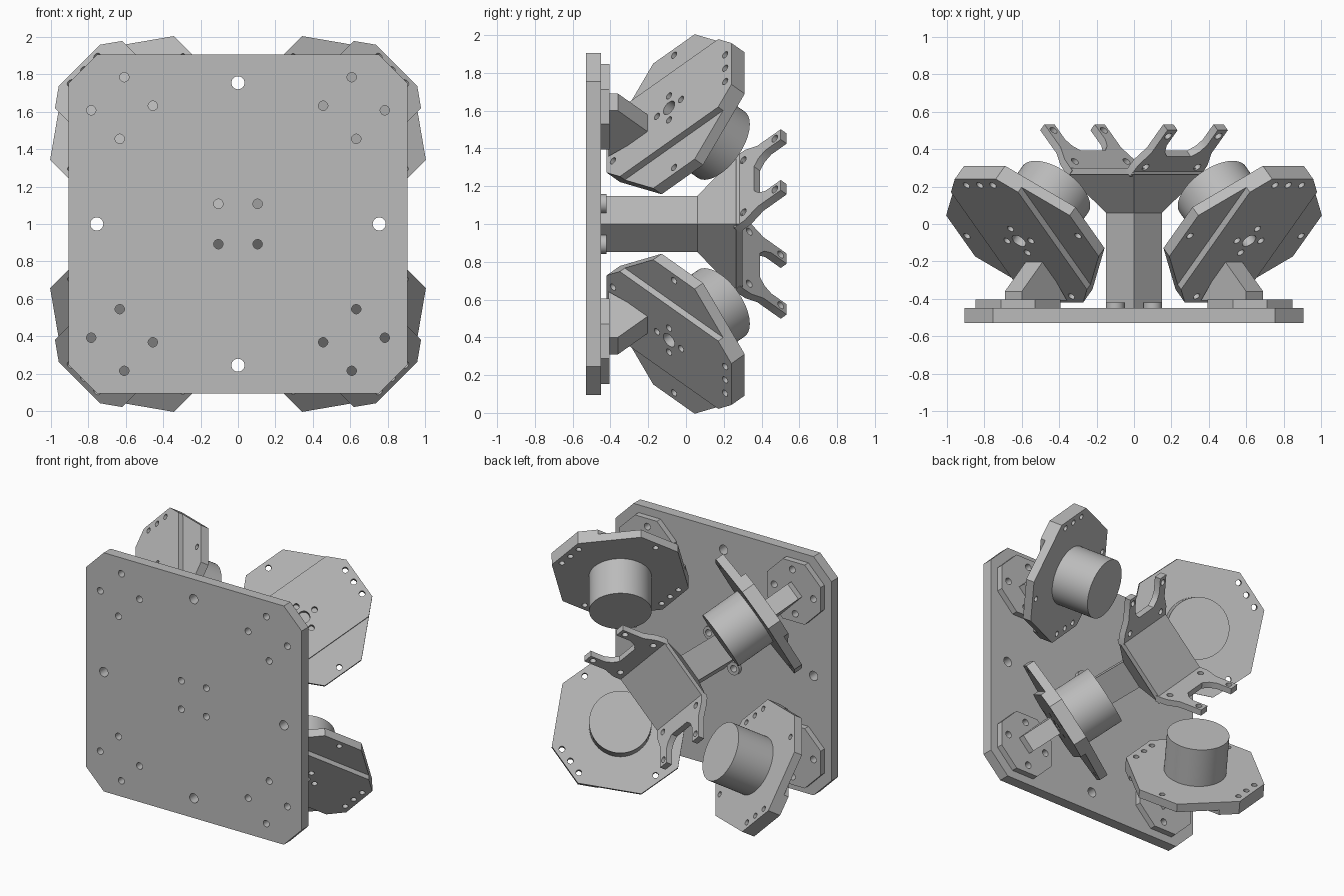
import bpy, bmesh, math
from mathutils import Matrix, Vector

if "Cube" in bpy.data.objects:
    bpy.data.objects.remove(bpy.data.objects["Cube"])

grey = bpy.data.materials.new("light_grey")
grey.diffuse_color = (0.5, 0.5, 0.5, 1)
grey.use_nodes = True
grey.node_tree.nodes["Principled BSDF"].inputs["Base Color"].default_value = grey.diffuse_color

CENTRE = Vector((0, 0, 1))
Y = Vector((0, 1, 0))
Q = math.sqrt(0.5)


def frame(x, y, z, origin):
    """Matrix from three axes and an origin."""
    m = Matrix((x, y, z)).transposed().to_4x4()
    m.translation = origin
    return m


def add_prism(bm, pts, z0, z1, top=None):
    lo = [bm.verts.new((x, y, z0)) for x, y in pts]
    hi = [bm.verts.new((x, y, z1)) for x, y in (top or pts)]
    bm.faces.new(lo)
    bm.faces.new(hi)
    n = len(pts)
    for i in range(n):
        j = (i + 1) % n
        bm.faces.new((lo[i], lo[j], hi[j], hi[i]))


def circle(x, y, r, n=24):
    return [(x + r * math.cos(2 * math.pi * i / n), y + r * math.sin(2 * math.pi * i / n)) for i in range(n)]


def box(x, y):
    return [(-x, -y), (x, -y), (x, y), (-x, y)]


def octagon(a, b):
    return [(b, a), (-b, a), (-a, b), (-a, -b), (-b, -a), (b, -a), (a, -b), (a, b)]


def make(name, prisms, m):
    """Object from a list of (points, z0, z1[, top points])."""
    bm = bmesh.new()
    for p in prisms:
        add_prism(bm, *p)
    bmesh.ops.recalc_face_normals(bm, faces=bm.faces[:])
    bm.transform(m)
    me = bpy.data.meshes.new(name)
    bm.to_mesh(me)
    bm.free()
    me.materials.append(grey)
    ob = bpy.data.objects.new(name, me)
    bpy.context.collection.objects.link(ob)
    return ob


def activate(ob):
    bpy.ops.object.select_all(action='DESELECT')
    ob.select_set(True)
    bpy.context.view_layer.objects.active = ob


def cut(ob, prisms, m):
    cutter = make("cutter", prisms, m)
    cutter.hide_render = True
    mod = ob.modifiers.new("cut", 'BOOLEAN')
    mod.operation = 'DIFFERENCE'
    mod.solver = 'EXACT'
    mod.object = cutter
    activate(ob)
    bpy.ops.object.modifier_apply(modifier="cut")
    bpy.data.objects.remove(cutter)


def holes(spots, z0, z1):
    return [(circle(x, y, r), z0, z1) for x, y, r in spots]


def radial_axes(sx, sz):
    R = Vector((sx, 0, sz)) * Q
    return R.cross(Y), R


# Square-on frame: local x = -x, local y = z, local z = y (depth)
FACE = frame(Vector((-1, 0, 0)), Vector((0, 0, 1)), Y, CENTRE)
SIGNS = [(1, 1), (-1, 1), (-1, -1), (1, -1)]

# Base plate with mounting holes
PAD_R, PAD_HOLES = 0.877, [(a * 0.125, b * 0.108) for a, b in SIGNS]
spots = [(0.755, 0, 0.035), (-0.755, 0, 0.035), (0, 0.755, 0.035), (0, -0.755, 0.035)]
spots += [(a * 0.105, b * 0.108, 0.025) for a, b in SIGNS]
for a, b in SIGNS:
    for t, r in PAD_HOLES:
        r += PAD_R
        spots.append(((a * r - b * t) * Q, (b * r + a * t) * Q, 0.025))
plate = make("base_plate", [(octagon(0.905, 0.755), -0.53, -0.45)], FACE)
cut(plate, holes(spots, -0.6, -0.4), FACE)

# Four corner motor mounts
for i, (sx, sz) in enumerate(SIGNS):
    T, R = radial_axes(sx, sz)
    base = frame(T, R, Y, CENTRE + R * PAD_R)
    pad = make(f"mount_pad_{i}", [(octagon(0.225, 0.095), -0.45, -0.405)], base)
    cut(pad, holes([(t, r, 0.025) for t, r in PAD_HOLES], -0.5, -0.35), base)

    # Wedge bracket, its profile in the radial/depth plane
    side = frame(R, Y, -T if R.cross(Y).dot(T) < 0 else T, CENTRE)
    wedge = [(0.57, -0.41), (0.912, -0.41), (0.912, -0.36), (0.752, -0.2), (0.735, -0.205)]
    make(f"bracket_{i}", [(wedge, -0.064, 0.064)], side)

    # Tilted octagonal motor plate with recessed sides and bolt holes
    tilt = frame(T, (R + Y) * Q, (Y - R) * Q, CENTRE + R * 0.87 - Y * 0.09)
    disc = make(f"motor_plate_{i}", [(octagon(0.467, 0.155), 0, 0.1)], tilt)
    strips = [([(s * 0.254, -0.6), (s * 0.6, -0.6), (s * 0.6, 0.6), (s * 0.254, 0.6)], -0.05, 0.037)
              for s in (-1, 1)]
    cut(disc, strips, tilt)
    bolts = [(0, 0, 0.042), (0.42, 0, 0.02), (-0.42, 0, 0.02)]
    bolts += [(t, u, 0.02) for t in (-0.1, 0, 0.1) for u in (-0.42, 0.42)]
    bolts += [(0.09, 0, 0.02), (-0.09, 0, 0.02), (0, 0.09, 0.02), (0, -0.09, 0.02)]
    cut(disc, holes(bolts, -0.05, 0.15), tilt)

    # Motor can
    make(f"motor_{i}", [(circle(0, 0, 0.215, 64), 0.1, 0.39)], tilt)

# Central column, turned 45 degrees, flaring into a square head
T, R = radial_axes(1, 1)
DIAG = frame(T, R, Y, CENTRE)
make("column", [(box(0.105, 0.105), -0.45, 0.07)], DIAG)
make("column_flare", [(box(0.105, 0.105), 0.06, 0.265, box(0.255, 0.255))], DIAG)
make("head_slab", [(box(0.262, 0.262), 0.265, 0.3)], DIAG)

# Screw bosses round the column foot
bosses = make("column_bosses", [(circle(a * 0.1, b * 0.108, 0.05), -0.45, -0.42) for a, b in SIGNS], FACE)
cut(bosses, holes([(a * 0.105, b * 0.108, 0.025) for a, b in SIGNS], -0.5, -0.38), FACE)

# Two forked plates on opposite sides of the head
half = [(0.265, 0.345), (0.262, 0.43), (0.228, 0.52), (0.228, 0.695),
        (0.152, 0.695), (0.152, 0.58), (0.13, 0.53), (0.09, 0.495)]
fork = half + [(-t, s) for t, s in reversed(half)]
for i, s in enumerate((1, -1)):
    T, R = radial_axes(s, s)
    tilt = frame(T, (R + Y) * Q, (Y - R) * Q, CENTRE - R * 0.01 + Y * 0.01)
    ob = make(f"fork_plate_{i}", [(fork, 0, 0.045)], tilt)
    cut(ob, holes([(a * 0.195, 0.415, 0.022) for a in (-1, 1)]
                  + [(a * 0.19, 0.65, 0.022) for a in (-1, 1)], -0.05, 0.1), tilt)

# Smooth the round walls, keep edges sharp
for ob in list(bpy.context.collection.objects):
    activate(ob)
    bpy.ops.object.shade_smooth_by_angle(angle=math.radians(30))
